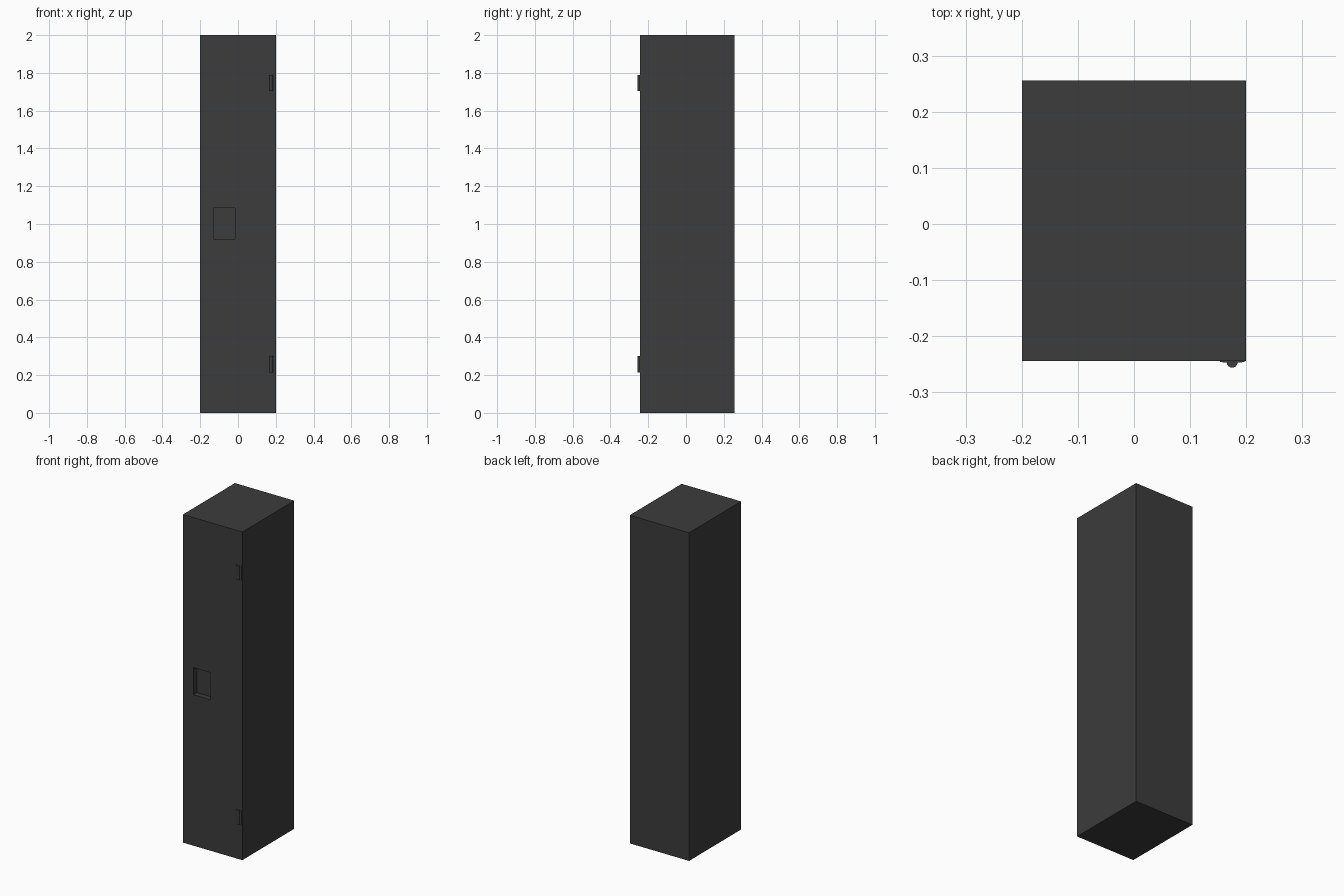
import bpy, bmesh, math

if "Cube" in bpy.data.objects:
    bpy.data.objects.remove(bpy.data.objects["Cube"])

FRONT, BACK = -0.244, 0.256

dark = bpy.data.materials.new("dark_metal")
dark.diffuse_color = (0.045, 0.045, 0.045, 1)
dark.use_nodes = True
dark.node_tree.nodes["Principled BSDF"].inputs["Base Color"].default_value = dark.diffuse_color


def make_object(name, bm):
    bmesh.ops.recalc_face_normals(bm, faces=bm.faces)
    mesh = bpy.data.meshes.new(name)
    bm.to_mesh(mesh)
    bm.free()
    mesh.materials.append(dark)
    obj = bpy.data.objects.new(name, mesh)
    bpy.context.collection.objects.link(obj)
    return obj


def box(name, x, y, z):
    bm = bmesh.new()
    bmesh.ops.create_cube(bm, size=1)
    for v in bm.verts:
        for i, (lo, hi) in enumerate((x, y, z)):
            v.co[i] = lo if v.co[i] < 0 else hi
    return make_object(name, bm)


# Cabinet with a handle recess cut into its front
cabinet = box("cabinet", (-0.2, 0.2), (FRONT, BACK), (0, 2))
cutter = box("handle_recess_cutter", (-0.13, -0.015), (FRONT - 0.05, FRONT + 0.033), (0.92, 1.085))
cutter.hide_render = True
cutter.hide_viewport = True
cutter.display_type = 'WIRE'
cut = cabinet.modifiers.new("handle_recess", 'BOOLEAN')
cut.operation = 'DIFFERENCE'
cut.solver = 'EXACT'
cut.object = cutter


# Hinge: thin leaf plate with a round knuckle, extruded from one profile
def hinge(name, z0, z1, x=0.175, r=0.0095, leaf=0.022, t=0.002):
    cy = FRONT - 0.0025
    start = math.asin((cy - (FRONT - t)) / r)
    arc = [math.pi - start + i * (math.pi + 2 * start) / 16 for i in range(17)]
    profile = [(x - leaf, FRONT + 0.001), (x - leaf, FRONT - t)]
    profile += [(x + r * math.cos(a), cy + r * math.sin(a)) for a in arc]
    profile += [(x + leaf, FRONT - t), (x + leaf, FRONT + 0.001)]
    bm = bmesh.new()
    face = bm.faces.new([bm.verts.new((px, py, z0)) for px, py in profile])
    top = bmesh.ops.extrude_face_region(bm, geom=[face], use_keep_orig=True)["geom"]
    for v in top:
        if isinstance(v, bmesh.types.BMVert):
            v.co.z = z1
    obj = make_object(name, bm)
    bpy.ops.object.select_all(action='DESELECT')
    obj.select_set(True)
    bpy.context.view_layer.objects.active = obj
    bpy.ops.object.shade_smooth_by_angle(angle=math.radians(30))


hinge("lower_hinge", 0.215, 0.30)
hinge("upper_hinge", 1.705, 1.79)
